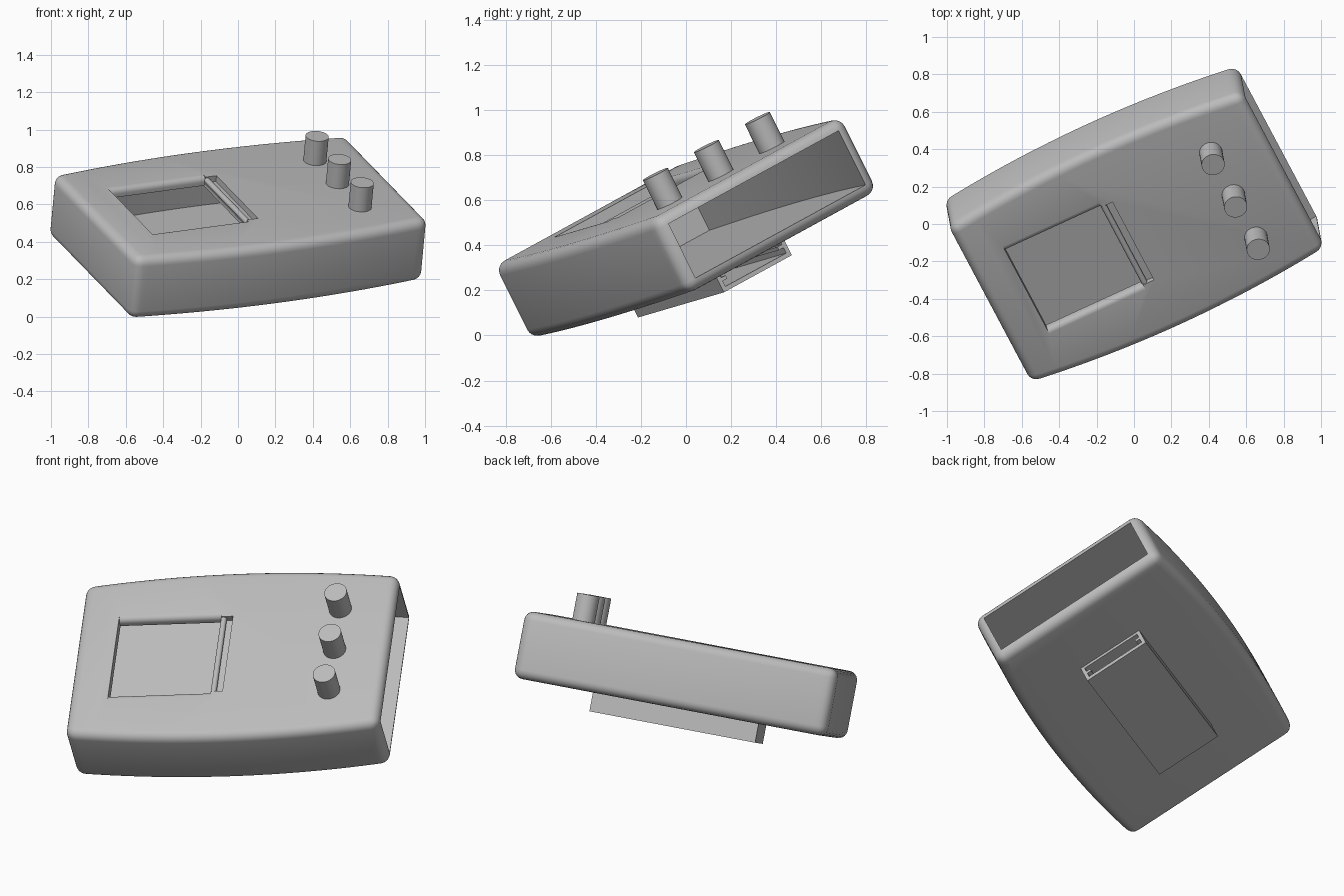
import bpy, bmesh, math
from mathutils import Matrix, Vector

cube = bpy.data.objects.get("Cube")
if cube:
    bpy.data.objects.remove(cube, do_unlink=True)

# Tilted local frame: u = length, v = width, n = up from the lid
v = Vector((-0.423, 0.795, 0.435)).normalized()
n = Vector((0.904, 0.412, 0.12)).cross(v).normalized()
u = v.cross(n)
FRAME = Matrix.Translation((0, 0, 0.477)) @ Matrix((u, v, n)).transposed().to_4x4()

grey = bpy.data.materials.new("plain grey")
grey.use_nodes = True
grey.diffuse_color = (0.5, 0.5, 0.5, 1)
grey.node_tree.nodes["Principled BSDF"].inputs["Base Color"].default_value = (0.5, 0.5, 0.5, 1)

A, B, H, SAG, WALL = 0.87, 0.525, 0.185, 0.06, 0.05


def make(name, bm):
    bmesh.ops.recalc_face_normals(bm, faces=bm.faces)
    mesh = bpy.data.meshes.new(name)
    bm.to_mesh(mesh)
    bm.free()
    mesh.materials.append(grey)
    ob = bpy.data.objects.new(name, mesh)
    bpy.context.collection.objects.link(ob)
    ob.matrix_world = FRAME
    return ob


def prism(points, shift):
    bm = bmesh.new()
    face = bm.faces.new([bm.verts.new(p) for p in points])
    top = bmesh.ops.extrude_face_region(bm, geom=[face])["geom"]
    bmesh.ops.translate(bm, vec=shift, verts=[g for g in top if isinstance(g, bmesh.types.BMVert)])
    return bm


def box(name, p, q, r):
    pts = [(p[0], q[0], r[0]), (p[1], q[0], r[0]), (p[1], q[1], r[0]), (p[0], q[1], r[0])]
    return make(name, prism(pts, (0, 0, r[1] - r[0])))


def cylinder(name, radius, depth, matrix, segments=32):
    bm = bmesh.new()
    bmesh.ops.create_cone(bm, cap_ends=True, segments=segments, radius1=radius,
                          radius2=radius, depth=depth, matrix=matrix)
    return make(name, bm)


def barrel(p0, p1, inset, z):
    steps = 24
    side = []
    for i in range(steps + 1):
        p = p0 + (p1 - p0) * i / steps
        side.append((p, B - inset + SAG * (1 - (p / A) ** 2)))
    outline = [(p, -q, -z) for p, q in side] + [(p, q, -z) for p, q in reversed(side)]
    return prism(outline, (0, 0, 2 * z))


def cut(ob, cutter):
    cutter.hide_render = True
    mod = ob.modifiers.new("cut", 'BOOLEAN')
    mod.operation = 'DIFFERENCE'
    mod.solver = 'EXACT'
    mod.object = cutter
    activate(ob)
    bpy.ops.object.modifier_apply(modifier=mod.name)
    bpy.data.objects.remove(cutter, do_unlink=True)


def activate(ob):
    bpy.context.view_layer.update()
    bpy.ops.object.select_all(action='DESELECT')
    ob.select_set(True)
    bpy.context.view_layer.objects.active = ob


def smooth(ob):
    activate(ob)
    bpy.ops.object.shade_smooth_by_angle(angle=math.radians(30))


# Case shell: rounded barrel, hollow and open at one end
bm = barrel(-A, A, 0, H)
bm.normal_update()
bmesh.ops.recalc_face_normals(bm, faces=bm.faces)
sharp = [e for e in bm.edges if e.calc_face_angle(0) > math.radians(40)]
bmesh.ops.bevel(bm, geom=sharp, offset=0.05, segments=5, profile=0.5, affect='EDGES')
case = make("case", bm)
cut(case, make("cavity_cutter", barrel(-A + WALL, A + 0.1, WALL, H - WALL)))

# Screen window with rounded long lips
LIP, HALF = 0.03, 0.262
right = [(HALF, H - WALL - 0.03), (HALF, H - LIP)]
for i in range(1, 7):
    t = math.radians(15 * i)
    right.append((HALF + LIP * (1 - math.cos(t)), H - LIP + LIP * math.sin(t)))
right.append((HALF + LIP, H + 0.05))
profile = [(-0.656, q, r) for q, r in right] + [(-0.656, -q, r) for q, r in reversed(right)]
cut(case, make("window_cutter", prism(profile, (0.57, 0, 0))))
cut(case, box("groove_cutter", (-0.1, -0.022), (-HALF, HALF), (H - WALL - 0.03, H + 0.05)))
smooth(case)

# Ledge and rail along one side of the window
box("window_ledge", (-0.09, -0.02), (-HALF - 0.005, HALF + 0.005), (0.13, 0.15))
smooth(cylinder("window_rail", 0.016, 2 * HALF,
                Matrix.Translation((-0.076, 0, 0.164)) @ Matrix.Rotation(math.pi / 2, 4, 'X'), 16))

# Row of three knobs
for i in (-1, 0, 1):
    smooth(cylinder(f"knob_{i + 2}", 0.062, 0.16, Matrix.Translation((0.572, 0.285 * i, 0.25))))

# Holder under the case, open at one end, with side guides
holder = box("holder", (-0.46, 0.46), (-0.19, 0.19), (-0.29, -0.17))
cut(holder, box("slot_cutter", (-0.43, 0.5), (-0.17, 0.17), (-0.27, -0.2)))
for s in (-1, 1):
    edges = sorted((s * 0.172, s * 0.145))
    box("guide_left" if s > 0 else "guide_right", (-0.43, 0.46), edges, (-0.243, -0.227))
